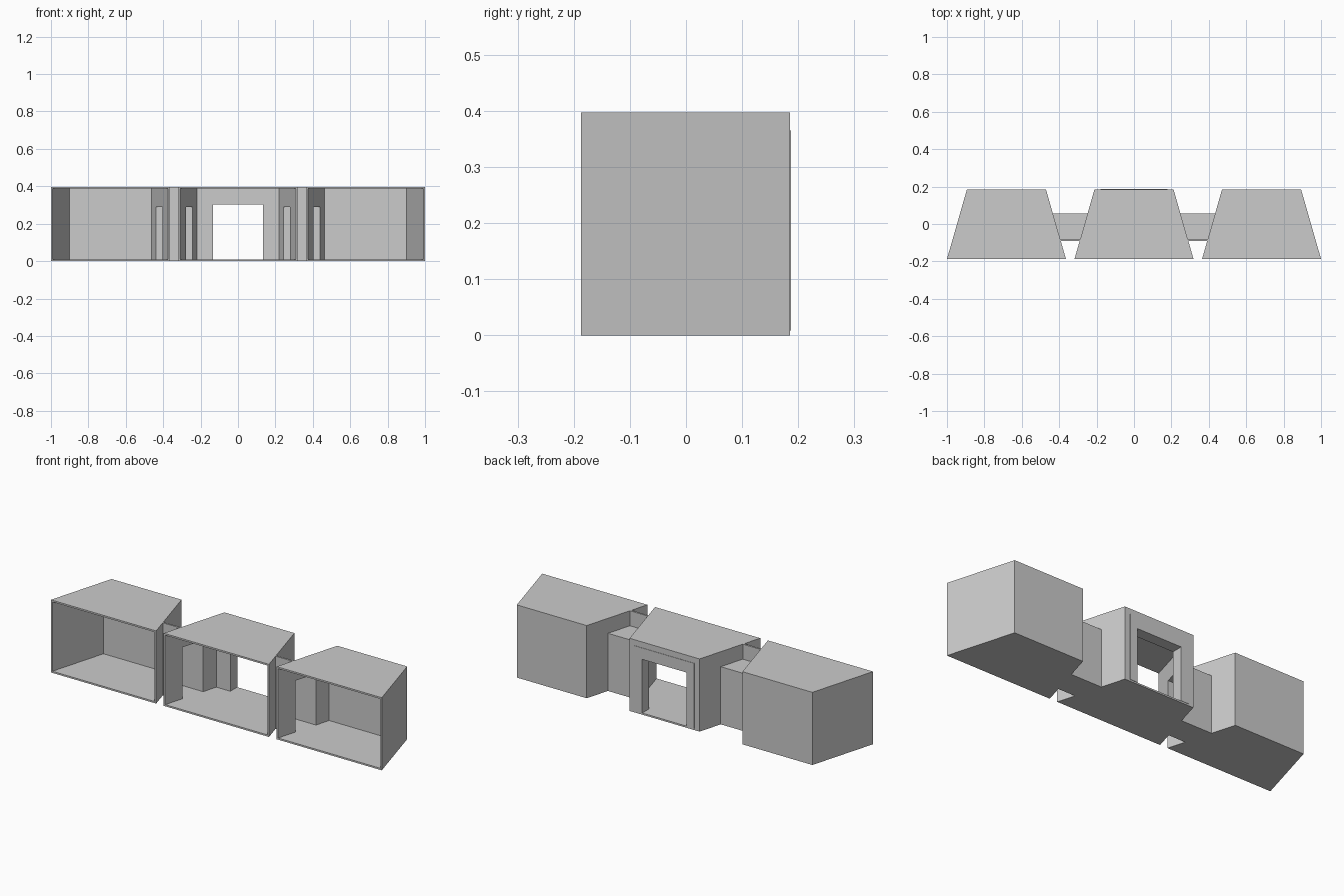
import bpy, bmesh

if "Cube" in bpy.data.objects:
    bpy.data.objects.remove(bpy.data.objects["Cube"])

FRONT, BACK, TOP = -0.187, 0.185, 0.397
T = 0.009            # thin shell thickness
BACK_IN = 0.126      # inner face of the thick rear wall
SLOPE = 0.287        # inward lean of the side walls in plan


def prism(name, footprint, z0, z1):
    """Extrude a plan outline from z0 to z1."""
    bm = bmesh.new()
    base = bm.faces.new([bm.verts.new((x, y, z0)) for x, y in footprint])
    ext = bmesh.ops.extrude_face_region(bm, geom=[base])
    for v in ext["geom"]:
        if isinstance(v, bmesh.types.BMVert):
            v.co.z = z1
    bmesh.ops.recalc_face_normals(bm, faces=bm.faces)
    me = bpy.data.meshes.new(name)
    bm.to_mesh(me)
    bm.free()
    ob = bpy.data.objects.new(name, me)
    bpy.context.collection.objects.link(ob)
    return ob


def rect(x0, x1, y0, y1):
    return [(x0, y0), (x1, y0), (x1, y1), (x0, y1)]


def taper(cx, half, y0, y1):
    """Trapezoid plan; half is the half width at the open front."""
    a, b = half - SLOPE * (y0 - FRONT), half - SLOPE * (y1 - FRONT)
    return [(cx - a, y0), (cx + a, y0), (cx + b, y1), (cx - b, y1)]


def cut(ob, cutter):
    mod = ob.modifiers.new("cut", "BOOLEAN")
    mod.operation, mod.solver, mod.object = "DIFFERENCE", "EXACT", cutter
    bpy.context.view_layer.objects.active = ob
    bpy.ops.object.modifier_apply(modifier=mod.name)
    bpy.data.objects.remove(cutter)


def cut_passage(ob, side):
    x0, x1 = sorted((side * 0.2, side * 0.5))
    cut(ob, prism("passage_cutter", rect(x0, x1, -0.08, 0.045), T, 0.29))


def bay(name, cx, passages):
    """Hollow tapered room with an open front and side passages."""
    half = 0.318
    ob = prism(name, taper(cx, half, FRONT, BACK), 0, TOP)
    cut(ob, prism("room_cutter", taper(cx, half - T, FRONT - 0.1, BACK_IN), T, TOP - T))
    for side in passages:
        cut_passage(ob, side)
    return ob


# Three rooms
centre = bay("centre_bay", 0, (-1, 1))
bay("left_bay", -0.682, (-1,))
bay("right_bay", 0.682, (1,))

# Rear doorway with a frame standing slightly proud of the wall
cut(centre, prism("doorway_cutter", rect(-0.18, 0.18, BACK_IN - 0.02, 0.3), T, 0.365))
frame = prism("door_frame", rect(-0.18, 0.18, BACK_IN, 0.187), T, 0.365)
cut(frame, prism("opening_cutter", rect(-0.135, 0.135, 0.05, 0.3), -0.1, 0.303))


def link_plan(side, y0, y1):
    """Plan outline filling the gap between two leaning walls."""
    pts = []
    for y in (y0, y1):
        lean = SLOPE * (y - FRONT)
        pts.append([(side * (0.318 - lean), y), (side * (0.364 + lean), y)])
    return [pts[0][0], pts[0][1], pts[1][1], pts[1][0]]


# Connecting corridors, each with a full height front panel
for side, label in ((-1, "left"), (1, "right")):
    corridor = prism(label + "_corridor", link_plan(side, -0.08, 0.055), 0, 0.315)
    cut(corridor, prism("corridor_cutter", rect(*sorted((side * 0.2, side * 0.5)), -0.2, 0.045), T, 0.29))
    prism(label + "_corridor_front", link_plan(side, -0.09, -0.08), 0, TOP)
